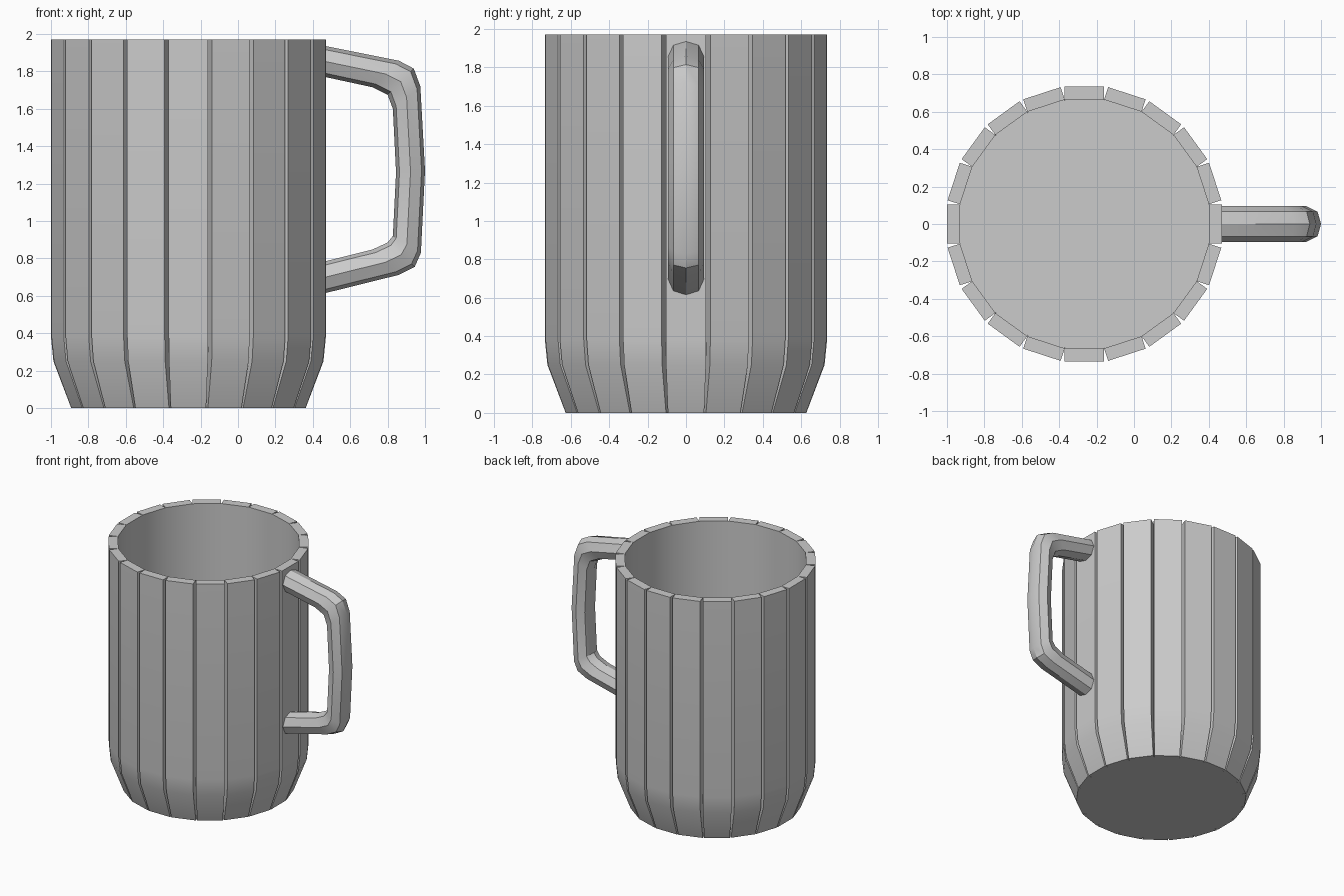
import bpy, bmesh
from math import pi, tan, cos, sin, radians
from mathutils import Vector

if "Cube" in bpy.data.objects:
    bpy.data.objects.remove(bpy.data.objects["Cube"])

CX, N = -0.265, 20          # mug axis and slat count
HALF = tan(pi / N)          # half slat width per unit of inner apothem
FLOOR = 0.30


def finish(name, bm, angle, fix_normals=True):
    if fix_normals:
        bmesh.ops.recalc_face_normals(bm, faces=bm.faces)
    mesh = bpy.data.meshes.new(name)
    bm.to_mesh(mesh)
    bm.free()
    ob = bpy.data.objects.new(name, mesh)
    bpy.context.collection.objects.link(ob)
    bpy.ops.object.select_all(action='DESELECT')
    ob.select_set(True)
    bpy.context.view_layer.objects.active = ob
    bpy.ops.object.shade_smooth_by_angle(angle=radians(angle))
    return ob


def ring(bm, apothem, z):
    r = apothem / cos(pi / N)
    return [bm.verts.new((CX + r * cos((2 * i + 1) * pi / N),
                          r * sin((2 * i + 1) * pi / N), z)) for i in range(N)]


# Slats: (z, inner apothem, outer apothem), parallel sides leave V grooves
profile = [(0, 0.595, 0.627), (0.25, 0.655, 0.722), (0.38, 0.665, 0.735), (1.97, 0.665, 0.735)]
bm = bmesh.new()
for k in range(N):
    a = 2 * pi * k / N
    out, side = Vector((cos(a), sin(a), 0)), Vector((-sin(a), cos(a), 0))
    rows = []
    for z, ri, ro in profile:
        base, w = Vector((CX, 0, z)), ri * HALF
        rows.append([bm.verts.new(base + out * r + side * s)
                     for r, s in ((ri, -w), (ro, -w), (ro, w), (ri, w))])
    for lo, hi in zip(rows, rows[1:]):
        for j in range(3):
            bm.faces.new((lo[j], lo[j + 1], hi[j + 1], hi[j]))
    bm.faces.new(rows[0][::-1])
    bm.faces.new(rows[-1])
finish("slats", bm, 30, False)

# Inner wall and floor, facing inwards
bm = bmesh.new()
low, top = ring(bm, 0.665, FLOOR), ring(bm, 0.665, 1.97)
bm.faces.new(low)
for i in range(N):
    j = (i + 1) % N
    bm.faces.new((low[j], low[i], top[i], top[j]))
finish("inner_wall", bm, 30, False)

# Underside
bm = bmesh.new()
bm.faces.new(ring(bm, 0.595, 0)[::-1])
finish("underside", bm, 30, False)

# Handle: eight-sided section lofted between outer and inner outlines (x, z)
outer = [(0.42, 1.945), (0.86, 1.857), (0.94, 1.815), (0.975, 1.72), (1.0, 1.27),
         (0.978, 0.83), (0.945, 0.755), (0.86, 0.712), (0.42, 0.603)]
inner = [(0.42, 1.78), (0.72, 1.715), (0.80, 1.675), (0.828, 1.60), (0.845, 1.26),
         (0.828, 0.92), (0.80, 0.885), (0.72, 0.848), (0.42, 0.773)]
section = [(0, 1), (0.066, 0.76), (0.095, 0), (0.066, -0.76),
           (0, -1), (-0.066, -0.76), (-0.095, 0), (-0.066, 0.76)]
bm = bmesh.new()
rows = []
for (ox, oz), (ix, iz) in zip(outer, inner):
    rows.append([bm.verts.new(((ox + ix) / 2 + t * (ox - ix) / 2, y,
                               (oz + iz) / 2 + t * (oz - iz) / 2)) for y, t in section])
for a, b in zip(rows, rows[1:]):
    for i in range(8):
        j = (i + 1) % 8
        bm.faces.new((a[i], a[j], b[j], b[i]))
bm.faces.new(rows[0])
bm.faces.new(rows[-1])
finish("handle", bm, 32)
